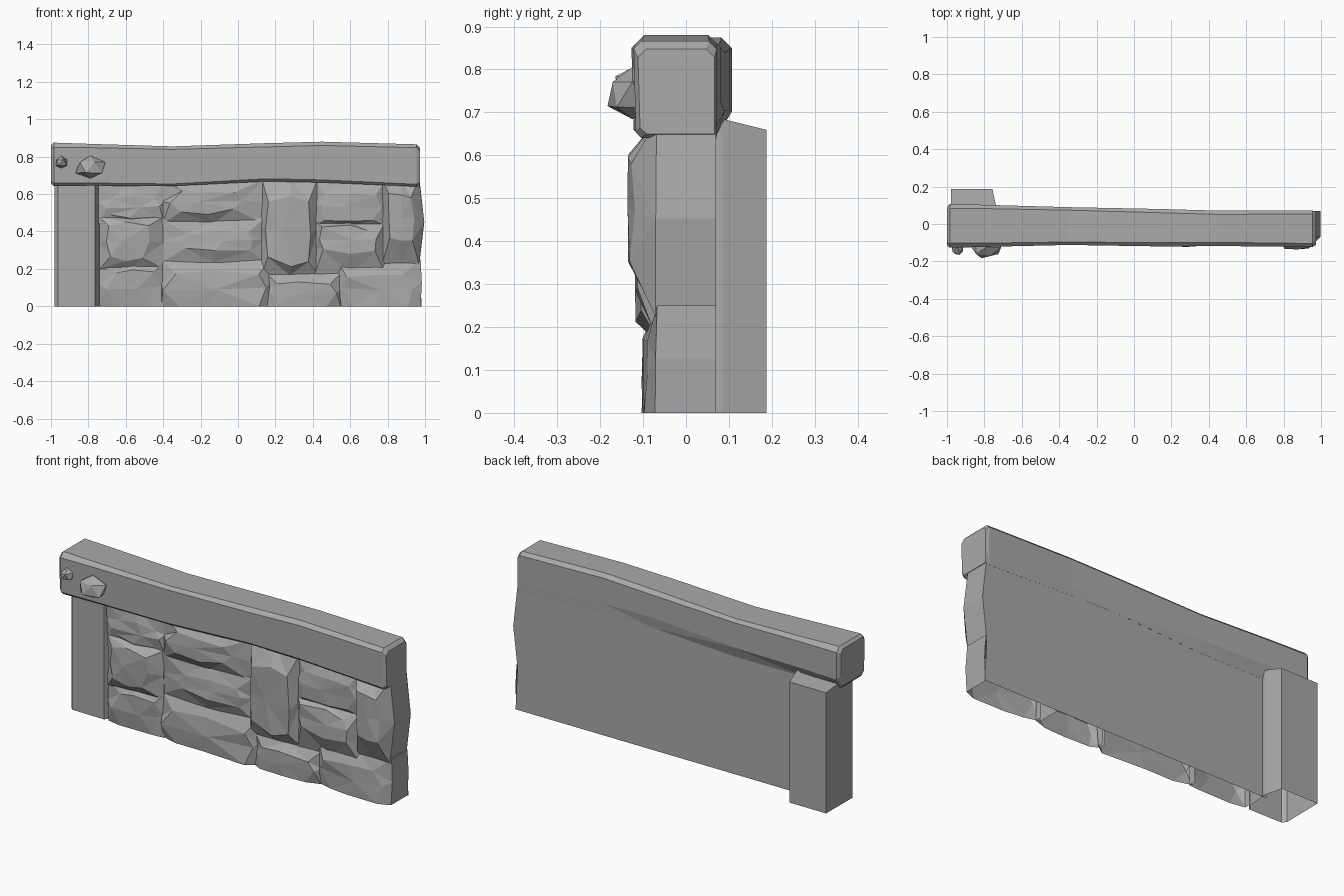
import bpy
import bmesh
import random

random.seed(4)
if "Cube" in bpy.data.objects:
    bpy.data.objects.remove(bpy.data.objects["Cube"])

# One plain stone colour for everything
grey = bpy.data.materials.new("stone grey")
grey.use_nodes = True
colour = (0.4, 0.4, 0.4, 1)
grey.diffuse_color = colour
grey.node_tree.nodes["Principled BSDF"].inputs["Base Color"].default_value = colour


def finish(name, bm):
    mesh = bpy.data.meshes.new(name)
    bm.to_mesh(mesh)
    bm.free()
    mesh.materials.append(grey)
    obj = bpy.data.objects.new(name, mesh)
    bpy.context.scene.collection.objects.link(obj)
    return obj


def skin(rings, cap_start, cap_end):
    """Join equal-length point rings with faces, capping the chosen ends."""
    bm = bmesh.new()
    loops = [[bm.verts.new(p) for p in ring] for ring in rings]
    count = len(loops[0])
    for a, b in zip(loops, loops[1:]):
        for i in range(count):
            j = (i + 1) % count
            bm.faces.new((a[i], a[j], b[j], b[i]))
    if cap_start:
        bm.faces.new(loops[0][::-1])
    if cap_end:
        bm.faces.new(loops[-1])
    bmesh.ops.triangulate(bm, faces=[f for f in bm.faces if len(f.verts) == 4])
    return bm


# Flat back of the wall, with a worn right edge
back = bmesh.new()
back.faces.new([back.verts.new((x, 0.07, z))
                for x, z in ((0.982, 0), (-0.76, 0), (-0.76, 0.7), (0.968, 0.7),
                             (0.996, 0.45), (0.97, 0.23))])
finish("wall_back", back)


def eight(x0, x1, z0, z1, pull, bulge):
    """Corners and edge middles of a block; corners pulled in, right side bulged."""
    xm, zm = (x0 + x1) / 2, (z0 + z1) / 2
    px, pz = pull * (x1 - x0), pull * (z1 - z0)
    return [(x0 + px, z0 + pz), (xm, z0), (x1 - px, z0 + pz), (x1 + bulge, zm),
            (x1 - px, z1 - pz), (xm, z1), (x0 + px, z1 - pz), (x0, zm)]


def stone(name, x0, x1, z0, z1, front, face, side_back=-0.03, bulge=0.0):
    """Open-backed rough block: a worn rim sloping up to a broken face.
    face gives the raised area as fractions of the block (left, right, low, high)."""
    w, h = x1 - x0, z1 - z0
    left, right, low, high = face
    on_ground = z0 == 0 and low == 0
    outline = eight(x0, x1, z0, z1, 0, bulge)
    inner = eight(x0 + w * left, x0 + w * right, z0 + h * low, z0 + h * high, 0.09, 0)
    rim = [(x, -0.06 - random.uniform(0, 0.012), z) for x, z in outline]
    crown = []
    for i, (x, z) in enumerate(inner):
        z += random.uniform(-0.04, 0.04) * h
        if on_ground and i < 3:
            z = 0
        crown.append((x + random.uniform(-0.05, 0.05) * w,
                      front + random.uniform(-0.006, 0.014), z))
    bm = skin([[(x, side_back, z) for x, z in outline], rim, crown], False, True)
    # Break the front into facets around an off-centre peak
    cap = [f for f in bm.faces if len(f.verts) == 8]
    peak = bmesh.ops.poke(bm, faces=cap)["verts"][0]
    peak.co.x += random.uniform(-0.12, 0.12) * w
    peak.co.y -= 0.006
    # The underside stays open
    under = [f for f in bm.faces if all(v.co.z < 0.001 for v in f.verts)]
    bmesh.ops.delete(bm, geom=under, context='FACES')
    finish(name, bm)


# Irregular masonry, left to right
stone("left_upper_stone", -0.745, -0.395, 0.44, 0.68, -0.08, (0.12, 0.9, 0.15, 0.6))
stone("left_block", -0.74, -0.40, 0.2, 0.475, -0.112, (0.1, 0.78, 0.18, 0.92))
stone("left_foot_stone", -0.74, -0.40, 0, 0.235, -0.088, (0.15, 0.9, 0, 0.85))
stone("long_upper_stone", -0.405, 0.14, 0.44, 0.68, -0.105, (0.1, 0.8, 0.25, 0.75))
stone("long_middle_stone", -0.41, 0.14, 0.235, 0.47, -0.1, (0.15, 0.9, 0.25, 0.7))
stone("long_lower_stone", -0.41, 0.17, 0, 0.25, -0.1, (0.06, 0.94, 0, 0.75))
stone("centre_stone", 0.125, 0.43, 0.165, 0.69, -0.118, (0.08, 0.9, 0.1, 0.78))
stone("right_upper_stone", 0.41, 0.79, 0.43, 0.68, -0.1, (0.08, 0.92, 0.1, 0.7))
stone("right_middle_stone", 0.41, 0.79, 0.17, 0.455, -0.112, (0.06, 0.88, 0.4, 0.9))
stone("small_low_stone", 0.155, 0.55, 0, 0.175, -0.1, (0.04, 0.9, 0, 0.75))
stone("right_low_stone", 0.53, 0.976, 0, 0.25, -0.095, (0.08, 0.88, 0, 0.7), 0.07, 0.007)
stone("end_stone", 0.77, 0.968, 0.225, 0.68, -0.13, (0.15, 0.85, 0.25, 0.85), 0.07, 0.028)

# Corner post, open below and standing proud behind the wall
plan = [(-0.98, -0.04), (-0.962, -0.06), (-0.765, -0.063), (-0.745, -0.025),
        (-0.735, 0.085), (-0.757, 0.187), (-0.978, 0.187)]
finish("corner_post", skin([[(x, y, 0) for x, y in plan],
                            [(x, y, 0.685 - max(y - 0.085, 0) * 0.25) for x, y in plan]],
                           False, True))


def beam_section(x, front, back, low, high, cut):
    """Cut-cornered section whose back runs flush into the wall below."""
    return [(x, y, z) for y, z in (
        (front + cut, low), (min(back, 0.0705), low), (back, low + 0.06),
        (back, high - cut), (back - cut, high), (front + cut, high),
        (front, high - cut), (front + 0.005, low + cut * 0.7))]


# Top beam: gently sagging along the wall, sections listed left to right
# station: x, front, back, bottom, top, corner cut
stations = [(-1.0, -0.115, 0.09, 0.66, 0.862, 0.02),
            (-0.985, -0.127, 0.107, 0.642, 0.875, 0.025),
            (-0.78, -0.122, 0.102, 0.645, 0.868, 0.02),
            (-0.35, -0.112, 0.09, 0.643, 0.855, 0.016),
            (0.15, -0.12, 0.08, 0.668, 0.872, 0.02),
            (0.45, -0.118, 0.0715, 0.662, 0.88, 0.02),
            (0.955, -0.122, 0.0715, 0.64, 0.866, 0.018),
            (0.974, -0.112, 0.0665, 0.65, 0.848, 0.02)]
finish("top_beam", skin([beam_section(*s) for s in stations], True, True))


# Faceted knobs on the front of the beam
def knob(name, centre, radii):
    bm = bmesh.new()
    bmesh.ops.create_icosphere(bm, subdivisions=1, radius=1)
    for v in bm.verts:
        for axis in range(3):
            v.co[axis] = centre[axis] + v.co[axis] * radii[axis] * random.uniform(0.88, 1.15)
    finish(name, bm)


knob("large_knob", (-0.79, -0.125, 0.742), (0.08, 0.06, 0.062))
knob("small_knob", (-0.945, -0.12, 0.768), (0.038, 0.05, 0.034))
